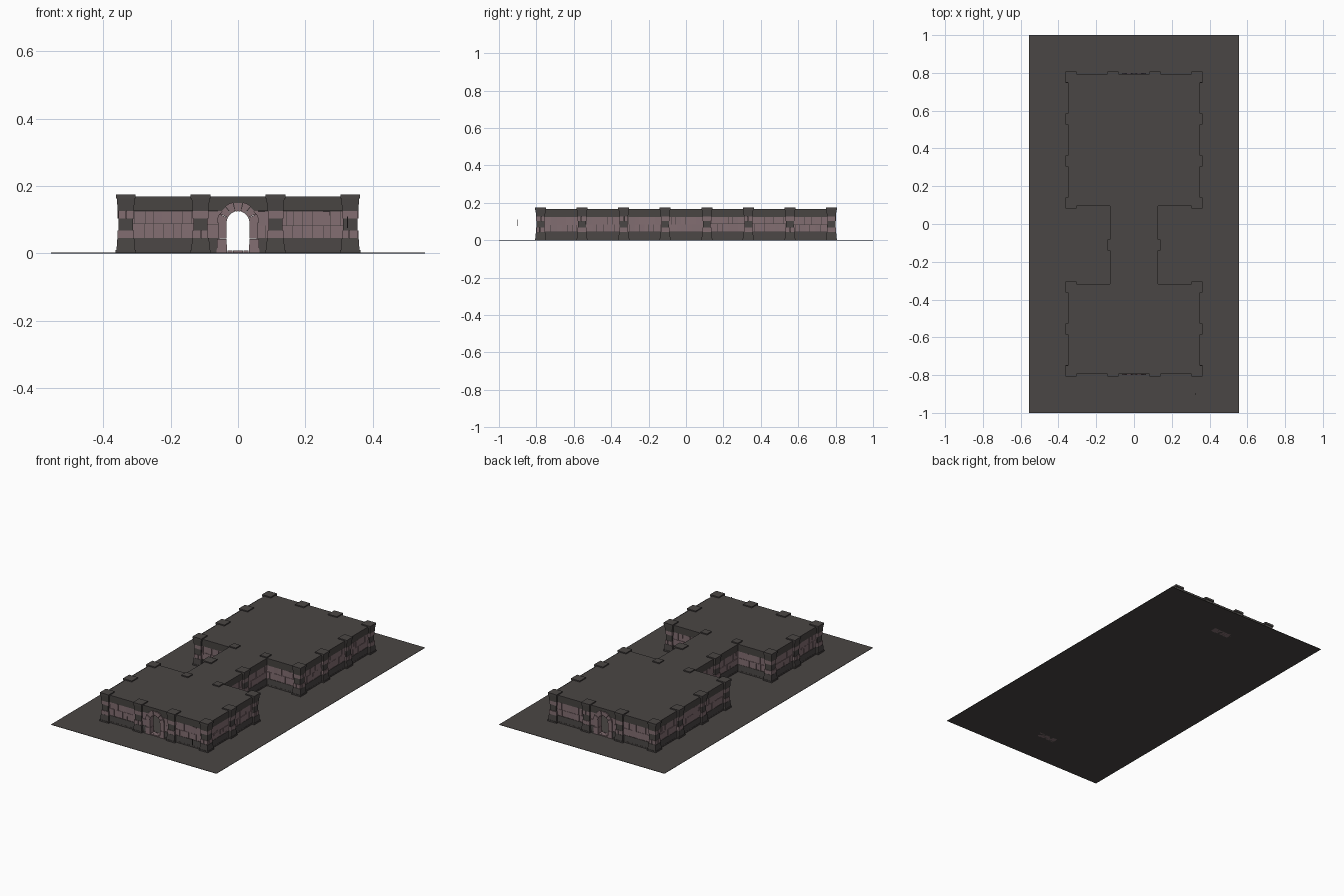
import bpy, bmesh, math, random
from mathutils import Matrix, Vector

if "Cube" in bpy.data.objects:
    bpy.data.objects.remove(bpy.data.objects["Cube"])

random.seed(4)
T = 2 / 9            # floor tile size
TOP = 0.168          # roof height


def material(name, rgb):
    m = bpy.data.materials.new(name)
    m.diffuse_color = (*rgb, 1)
    m.use_nodes = True
    m.node_tree.nodes["Principled BSDF"].inputs["Base Color"].default_value = m.diffuse_color
    return m


DARK = material("dark_slate", (0.068, 0.061, 0.058))
STONE = material("mauve_stone", (0.225, 0.155, 0.167))
MORTAR = material("dark_mortar", (0.05, 0.043, 0.043))
parts = {}


def part(name, mat):
    if name not in parts:
        parts[name] = (bmesh.new(), mat)
    return parts[name][0]


def prism(bm, M, bottom, top):
    """Closed solid between two matching loops of points."""
    a = [bm.verts.new(M @ Vector(p)) for p in bottom]
    b = [bm.verts.new(M @ Vector(p)) for p in top]
    bm.faces.new(a[::-1])
    bm.faces.new(b)
    n = len(a)
    for i in range(n):
        bm.faces.new((a[i], a[(i + 1) % n], b[(i + 1) % n], b[i]))


def block(bm, M, cx, z0, z1, hx0, hy0, hx1=None, hy1=None):
    """Box with half sizes hx, hy that may taper from z0 to z1."""
    hx1 = hx0 if hx1 is None else hx1
    hy1 = hy0 if hy1 is None else hy1
    sign = ((-1, -1), (1, -1), (1, 1), (-1, 1))
    prism(bm, M, [(cx + s * hx0, t * hy0, z0) for s, t in sign],
          [(cx + s * hx1, t * hy1, z1) for s, t in sign])


def stones(M, x0, x1, z0, z1):
    """One row of uneven stones from x0 to x1."""
    n = max(1, round((x1 - x0) / 0.029))
    step = (x1 - x0) / n
    cuts = [x0] + [x0 + step * (i + random.uniform(-.2, .2)) for i in range(1, n)] + [x1]
    for a, b in zip(cuts, cuts[1:]):
        d = random.uniform(0.0108, 0.0132)
        block(part("wall_stones", STONE), M, (a + b) / 2, z0 + .0006, z1 - .0006,
              (b - a) / 2 - .0006, d, None, d - random.uniform(-.0008, .0008))


def wall_span(M, a, b):
    """Plinth, mortar core and two rows of stones."""
    c, h = (a + b) / 2, (b - a) / 2
    block(part("wall_bands", DARK), M, c, 0, 0.010, h, 0.0165)
    block(part("wall_bands", DARK), M, c, 0.010, 0.045, h, 0.0155, None, 0.0135)
    block(part("wall_core", MORTAR), M, c, 0.045, 0.126, h, 0.009)
    split = 0.085 + random.uniform(-.004, .004)
    stones(M, a, b, 0.045, split)
    stones(M, a, b, split, 0.125)


def wall(M, door):
    h = T / 2
    block(part("wall_bands", DARK), M, 0, 0.125, TOP, h, 0.0135, None, 0.0155)
    if not door:
        wall_span(M, -h, h)
        return
    wall_span(M, -h, -0.055)
    wall_span(M, 0.055, h)
    # door surround: jambs, arch ring, threshold
    arch = part("door_arches", STONE)
    zc, r0, r1 = 0.091, 0.034, 0.062
    for s in (-1, 1):
        block(arch, M, s * 0.048, 0, 0.043, 0.0155, 0.020, 0.014, 0.019)
        block(arch, M, s * 0.047, 0.044, zc, 0.013, 0.018)
        block(arch, M, s * 0.051, 0.113, 0.126, 0.009, 0.011)
    n = 7
    for i in range(n):
        d = 0.021 - 0.003 * (i % 2)
        ro = r1 - 0.003 * (i % 2)
        ring = [(r, math.pi * (i + k) / n) for r, k in
                ((r0, .03), (ro, .03), (ro, .5), (ro, .97), (r0, .97), (r0, .5))]
        pts = [(r * math.cos(t), zc + r * math.sin(t)) for r, t in ring]
        prism(arch, M, [(x, d, z) for x, z in pts], [(x, -d, z) for x, z in pts])
    for i in range(4):
        block(arch, M, -0.024 + 0.016 * i, 0, 0.008, 0.0075, 0.018)


def pillar(x, y, s=1.0):
    M = Matrix.Translation((x, y, 0))
    # z0, z1, half width below, half width above, is stone
    for z0, z1, a, b, st in ((0, .010, .030, .030, 0), (.010, .045, .0275, .025, 0),
                             (.045, .068, .0235, .023, 1), (.068, .104, .021, .021, 0),
                             (.104, .126, .023, .0235, 1), (.126, .162, .024, .0265, 0),
                             (.162, .1745, .0295, .0295, 0)):
        bm = part("pillar_stones", STONE) if st else part("pillar_bands", DARK)
        if not st:
            block(bm, M, 0, z0, z1, a * s, a * s, b * s, b * s)
            continue
        # stone courses made of four uneven corner stones
        kx, ky = random.uniform(-.006, .006), random.uniform(-.006, .006)
        for u0, u1 in ((-a * s, kx - .0005), (kx + .0005, a * s)):
            for v0, v1 in ((-a * s, ky - .0005), (ky + .0005, a * s)):
                g = random.uniform(-.0012, .0012)
                N = M @ Matrix.Translation(((u0 + u1) / 2, (v0 + v1) / 2, 0))
                block(bm, N, 0, z0, z1, (u1 - u0) / 2 + g, (v1 - v0) / 2 + g)


# walls and pillars along the footprint, in tile units
half = [(1.5, -3.5), (1.5, -1.5), (.5, -1.5), (.5, .5), (1.5, .5), (1.5, 3.5)]
outline = half + [(-x, y) for x, y in reversed(half)]
for (ax, ay), (bx, by) in zip(outline, outline[1:] + outline[:1]):
    n = round(abs(bx - ax) + abs(by - ay))
    angle = math.atan2(by - ay, bx - ax)
    for i in range(n):
        t, m = i / n, (i + .5) / n
        px, py = ax + (bx - ax) * t, ay + (by - ay) * t
        if abs(px) == .5 and py in (-1.5, .5):       # inner corners sit flush with the walls
            pillar(px * T - math.copysign(.007, px), py * T + (.007 if py > 0 else -.007), .76)
        else:
            pillar(px * T, py * T)
        mx, my = ax + (bx - ax) * m, ay + (by - ay) * m
        wall(Matrix.Translation((mx * T, my * T, 0)) @ Matrix.Rotation(angle, 4, 'Z'),
             mx == 0)

# roof over both rooms and the passage
for hx, y0, y1 in ((1.5, -3.5, -1.5), (.5, -1.5, .5), (1.5, .5, 3.5)):
    M = Matrix.Translation((0, (y0 + y1) / 2 * T, 0))
    e = .0155 if hx > 1 else -.0155
    block(part("roof", DARK), M, 0, TOP - .004, TOP, hx * T + .0155, (y1 - y0) / 2 * T + e)

# ground slab and the small loose chip in front
block(part("ground_slab", DARK), Matrix(), 0, 0, 0.002, 2.5 * T, 4.5 * T)
block(part("loose_chip", DARK), Matrix.Translation((.325, -.9, 0)), 0, .075, .11, .002, .002)

for name, (bm, mat) in parts.items():
    bmesh.ops.recalc_face_normals(bm, faces=bm.faces)
    me = bpy.data.meshes.new(name)
    bm.to_mesh(me)
    bm.free()
    me.materials.append(mat)
    bpy.context.collection.objects.link(bpy.data.objects.new(name, me))
